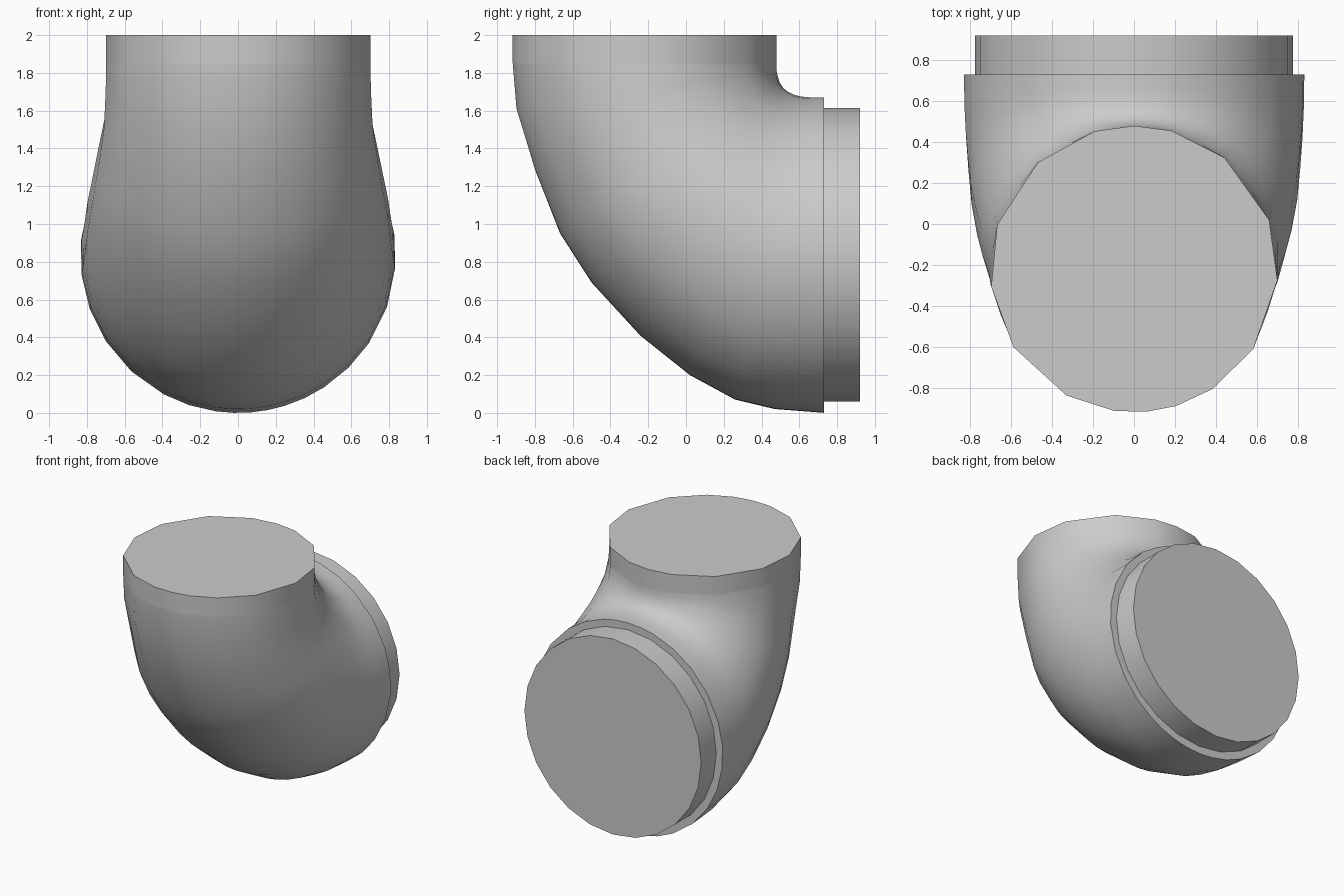
import bpy, bmesh
from math import sin, cos, radians, pi

cube = bpy.data.objects.get("Cube")
if cube:
    bpy.data.objects.remove(cube)

grey = bpy.data.materials.new("light_grey")
grey.use_nodes = True
grey.diffuse_color = (0.6, 0.6, 0.6, 1)
grey.node_tree.nodes["Principled BSDF"].inputs["Base Color"].default_value = (0.6, 0.6, 0.6, 1)


def loft(name, rings):
    """Skin a list of equal-length rings into a closed, smooth-sided solid."""
    bm = bmesh.new()
    loops = [[bm.verts.new(p) for p in ring] for ring in rings]
    n = len(loops[0])
    for a, b in zip(loops, loops[1:]):
        for i in range(n):
            j = (i + 1) % n
            bm.faces.new((a[i], a[j], b[j], b[i]))
    bm.faces.new(loops[0])
    bm.faces.new(loops[-1])
    bmesh.ops.recalc_face_normals(bm, faces=bm.faces)
    mesh = bpy.data.meshes.new(name)
    bm.to_mesh(mesh)
    bm.free()
    mesh.materials.append(grey)
    obj = bpy.data.objects.new(name, mesh)
    bpy.context.collection.objects.link(obj)
    bpy.ops.object.select_all(action='DESELECT')
    obj.select_set(True)
    bpy.context.view_layer.objects.active = obj
    bpy.ops.object.shade_smooth_by_angle(angle=radians(40))
    return obj


# Uneven corner angles of the upper opening
corners = [radians(a) for a in (-4.5, 20, 51, 75, 90, 106, 132, 162,
                                187, 213, 242, 262, 275, 287, 303, 326)]


def section(inner, outer, width, roundness):
    """Oval across the bend; edge midpoints bulge from chord to full arc."""
    cy, cz = [(p + q) / 2 for p, q in zip(inner, outer)]
    vy, vz = [(p - q) / 2 for p, q in zip(inner, outer)]
    ring = []
    for k, a in enumerate(corners):
        b = corners[k + 1] if k + 1 < len(corners) else corners[0] + 2 * pi
        half = (b - a) / 2
        mid = cos(half) + (1 - cos(half)) * roundness
        for ang, s in ((a, 1), (a + half, mid)):
            ring.append((width * s * cos(ang), cy + vy * s * sin(ang), cz + vz * s * sin(ang)))
    return ring


# Bent body: inner (y, z), outer (y, z), half width
bend = [
    ((.48, 1.85), (-.92, 1.85), .703),
    ((.48, 1.81), (-.90, 1.61), .706),
    ((.485, 1.785), (-.80, 1.285), .715),
    ((.495, 1.75), (-.667, .95), .745),
    ((.515, 1.72), (-.50, .69), .772),
    ((.54, 1.70), (-.243, .41), .80),
    ((.57, 1.685), (.02, .20), .815),
    ((.61, 1.675), (.26, .07), .826),
    ((.66, 1.67), (.47, .02), .832),
    ((.73, 1.67), (.73, 0), .835),
]
loft("elbow_body", [section(i, o, w, min(1, k / 3)) for k, (i, o, w) in enumerate(bend)])

# Upper collar
loft("upper_collar", [section((.48, z), (-.92, z), .703, 0) for z in (1.85, 2)])

# Rear collar, slightly smaller than the body's mouth
turns = [2 * pi * k / 24 for k in range(24)]
loft("rear_collar", [[(.778 * cos(a), y, .837 + .778 * sin(a)) for a in turns]
                     for y in (.72, .92)])
